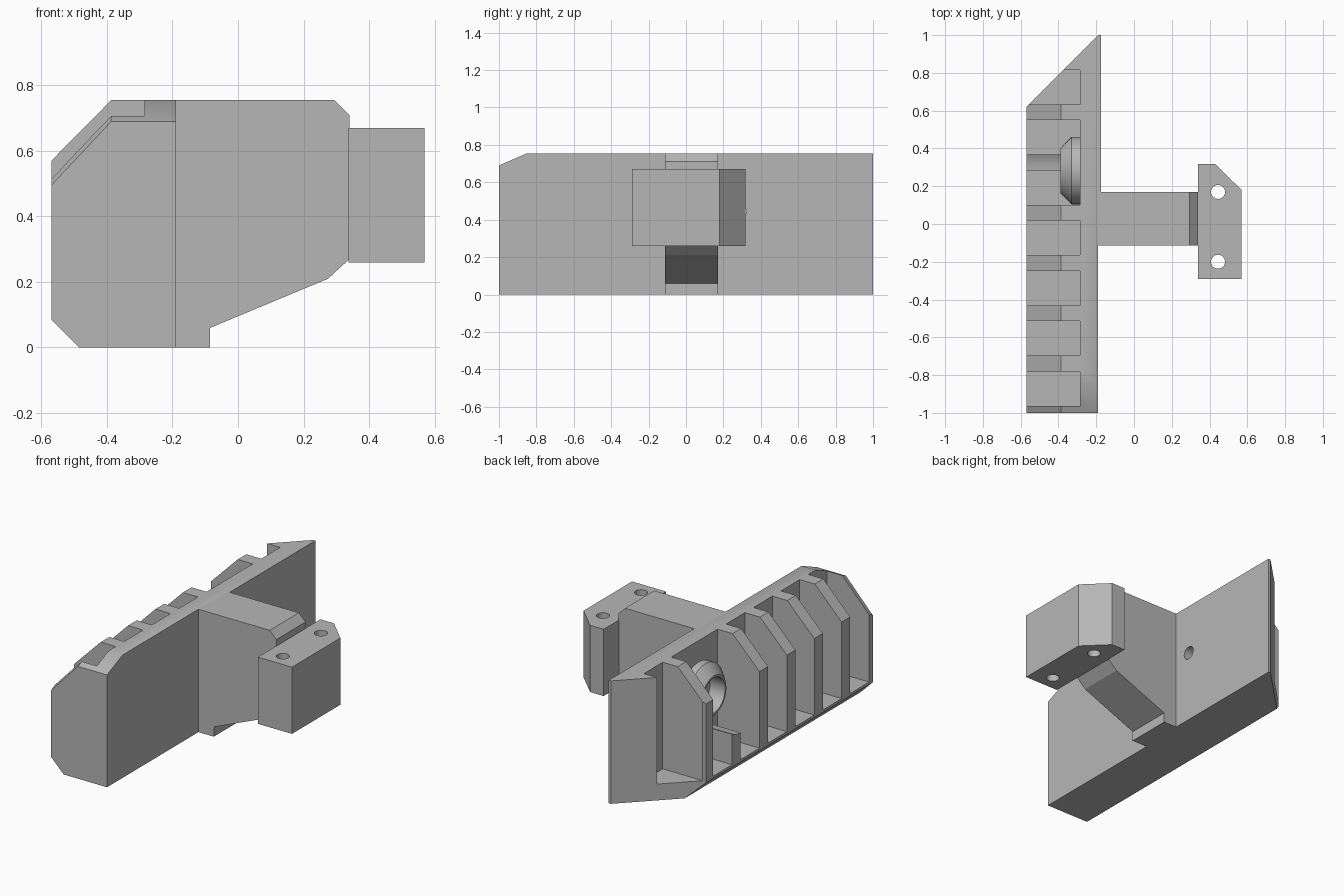
import bpy, bmesh, math
from mathutils import Vector, Matrix

if "Cube" in bpy.data.objects:
    bpy.data.objects.remove(bpy.data.objects["Cube"], do_unlink=True)

GREY = (0.47, 0.47, 0.47, 1)
mat = bpy.data.materials.new("plain_grey")
mat.use_nodes = True
mat.diffuse_color = GREY
mat.node_tree.nodes["Principled BSDF"].inputs["Base Color"].default_value = GREY


def finish(bm, name):
    bmesh.ops.recalc_face_normals(bm, faces=bm.faces)
    me = bpy.data.meshes.new(name)
    bm.to_mesh(me)
    bm.free()
    me.materials.append(mat)
    ob = bpy.data.objects.new(name, me)
    bpy.context.collection.objects.link(ob)
    return ob


def loft(name, rings):
    """Skin closed rings of points and cap both ends."""
    bm = bmesh.new()
    vs = [[bm.verts.new(p) for p in r] for r in rings]
    n = len(vs[0])
    for a, b in zip(vs, vs[1:]):
        for i in range(n):
            j = (i + 1) % n
            bm.faces.new((a[i], a[j], b[j], b[i]))
    bm.faces.new(vs[0])
    bm.faces.new(vs[-1])
    return finish(bm, name)


def box(name, x0, x1, y0, y1, z0, z1):
    return loft(name, [[(x0, y0, z), (x1, y0, z), (x1, y1, z), (x0, y1, z)] for z in (z0, z1)])


def cylinder(name, centre, radius, depth, axis):
    bm = bmesh.new()
    turn = Vector((0, 0, 1)).rotation_difference(Vector(axis)).to_matrix().to_4x4()
    bmesh.ops.create_cone(bm, cap_ends=True, segments=32, radius1=radius, radius2=radius,
                          depth=depth, matrix=Matrix.Translation(centre) @ turn)
    return finish(bm, name)


def combine(ob, others, operation):
    for other in others:
        mod = ob.modifiers.new("cut", 'BOOLEAN')
        mod.object, mod.operation, mod.solver = other, operation, 'EXACT'
        dg = bpy.context.evaluated_depsgraph_get()
        me = bpy.data.meshes.new_from_object(ob.evaluated_get(dg))
        ob.modifiers.clear()
        ob.data = me
        bpy.data.objects.remove(other, do_unlink=True)


def smooth(ob):
    bpy.ops.object.select_all(action='DESELECT')
    ob.select_set(True)
    bpy.context.view_layer.objects.active = ob
    bpy.ops.object.shade_smooth_by_angle(angle=math.radians(30))


# Ribbed body: faceted section, sloped down at the front end
def section(y, top, shoulder):
    outline = [(-.57, .085), (-.485, 0), (-.19, 0), (-.19, top), (-.387, top), (-.57, shoulder)]
    return [(x, y, z) for x, z in outline]


body = loft("ribbed_body", [section(-1, .69, .495), section(-.85, .755, .57), section(1, .755, .57)])

# Diagonal back end
bm = bmesh.new()
bm.from_mesh(body.data)
cut = bmesh.ops.bisect_plane(bm, geom=bm.verts[:] + bm.edges[:] + bm.faces[:], dist=1e-5,
                             plane_co=(-.57, .62, 0), plane_no=(-1, 1, 0), clear_outer=True)
edges = [e for e in cut["geom_cut"] if isinstance(e, bmesh.types.BMEdge)]
bmesh.ops.holes_fill(bm, edges=edges)
bmesh.ops.recalc_face_normals(bm, faces=bm.faces)
bm.to_mesh(body.data)
bm.free()

# Pockets between the ribs, plus clearance around the bolt seat
BOLT_Y, BOLT_Z = .2825, .445
PITCH = .266
cutters = [box("pocket_cutter", -.7, -.285, y, y + .183, .1, .9)
           for y in [-.963 + PITCH * i for i in range(7)]]
cutters += [
    cylinder("seat_clearance", (-.485, BOLT_Y, BOLT_Z), .18, .4, (1, 0, 0)),
    box("rib_opening", -.7, -.285, .25, .40, BOLT_Z, .9),
    cylinder("bolt_hole", (-.3, BOLT_Y, BOLT_Z), .04, 1, (1, 0, 0)),
]
combine(body, cutters, 'DIFFERENCE')
smooth(body)

# Thin backing on the rear half of the inner face
backing = box("rear_backing", -.19, -.175, .16, 1, 0, .755)
combine(backing, [cylinder("bolt_hole", (-.2, BOLT_Y, BOLT_Z), .04, .3, (1, 0, 0))], 'DIFFERENCE')

# Bolt seat: tapered ring turned around the bolt axis
bm = bmesh.new()
ring = [(-.28, .179), (-.33, .179), (-.375, .135), (-.388, .12), (-.388, .108), (-.28, .108)]
SEG = 40
loops = []
for i in range(SEG):
    a = math.tau * i / SEG
    loops.append([bm.verts.new((x, BOLT_Y + r * math.cos(a), BOLT_Z + r * math.sin(a))) for x, r in ring])
for i in range(SEG):
    a, b = loops[i], loops[(i + 1) % SEG]
    for k in range(len(ring)):
        m = (k + 1) % len(ring)
        bm.faces.new((a[k], a[m], b[m], b[k]))
smooth(finish(bm, "bolt_seat"))

# Arm joining the body to the clamp block
arm_outline = [(-.2, 0), (-.085, 0), (-.085, .06), (.275, .21), (.34, .27),
               (.34, .71), (.295, .755), (-.2, .755)]
loft("arm", [[(x, y, z) for x, z in arm_outline] for y in (-.113, .17)])

# Clamp block with one cut corner and two vertical holes
block_outline = [(.338, -.29), (.57, -.29), (.57, .18), (.43, .317), (.338, .317)]
block = loft("clamp_block", [[(x, y, z) for x, y in block_outline] for z in (.26, .67)])
combine(block, [cylinder("screw_hole", (.445, y, .45), .037, 1, (0, 0, 1)) for y in (-.2, .17)],
        'DIFFERENCE')
smooth(block)
